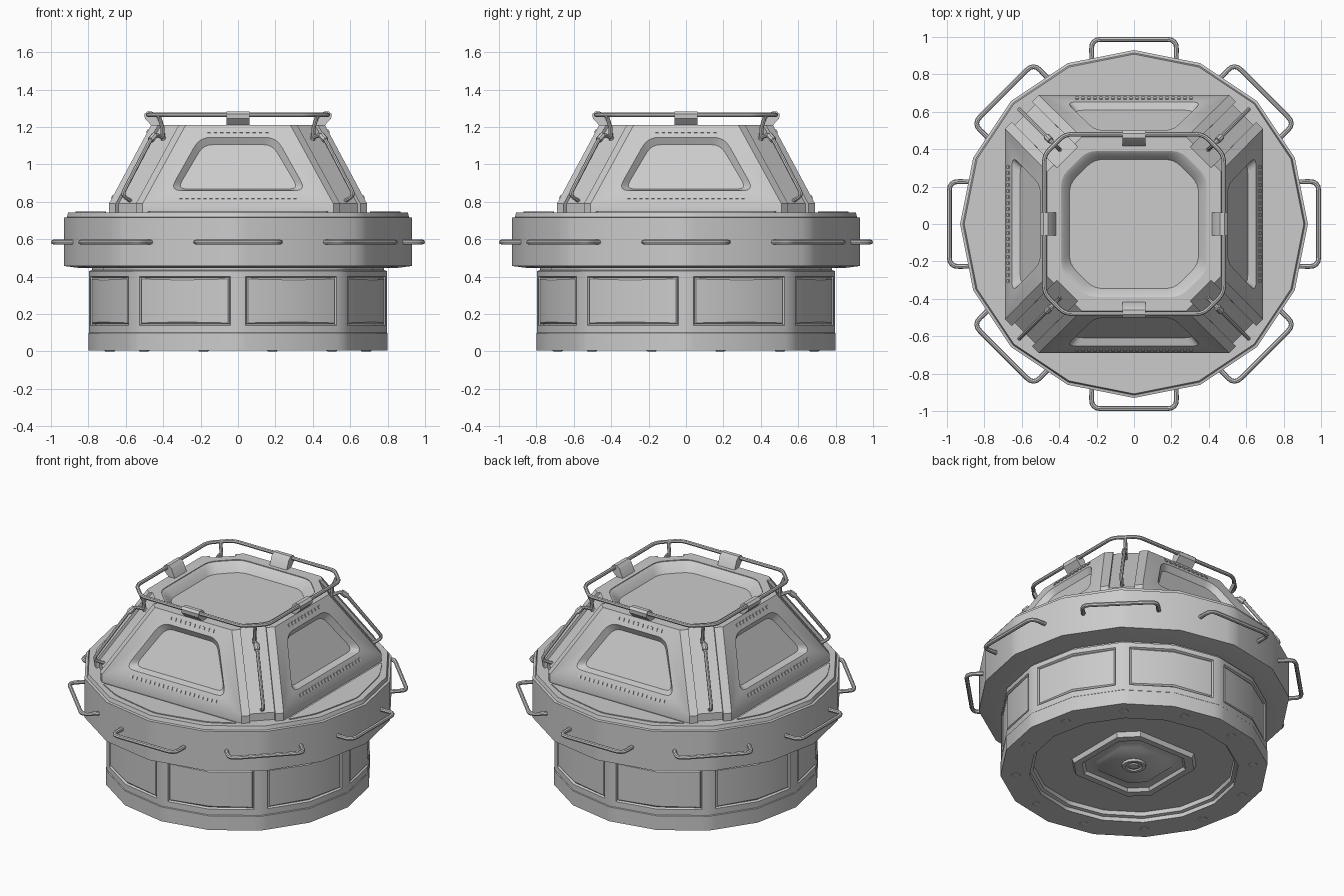
import bpy, bmesh
from math import pi, sin, cos, radians
from mathutils import Vector, Matrix

if "Cube" in bpy.data.objects:
    bpy.data.objects.remove(bpy.data.objects["Cube"])


def add_loft(bm, rings, caps=True):
    vs = [[bm.verts.new(p) for p in r] for r in rings]
    n = len(rings[0])
    faces = {}
    for i in range(len(vs) - 1):
        for j in range(n):
            k = (j + 1) % n
            faces[i, j] = bm.faces.new((vs[i][j], vs[i][k], vs[i + 1][k], vs[i + 1][j]))
    if caps:
        bm.faces.new(vs[0][::-1])
        bm.faces.new(vs[-1])
    return faces


def finish(name, bm, rot=0.0):
    bmesh.ops.recalc_face_normals(bm, faces=bm.faces[:])
    bm.transform(Matrix.Rotation(rot, 4, 'Z'))
    me = bpy.data.meshes.new(name)
    bm.to_mesh(me)
    bm.free()
    ob = bpy.data.objects.new(name, me)
    bpy.context.collection.objects.link(ob)
    return ob


def loft(name, rings, rot=0.0):
    bm = bmesh.new()
    add_loft(bm, rings)
    return finish(name, bm, rot)


def fillet(pts, r, n=4, closed=True):
    pts = [Vector(p) for p in pts]
    out = []
    for i, p in enumerate(pts):
        if not closed and i in (0, len(pts) - 1):
            out.append(p)
            continue
        a, b = pts[i - 1], pts[(i + 1) % len(pts)]
        s = p + (a - p).normalized() * r
        e = p + (b - p).normalized() * r
        for k in range(n + 1):
            t = k / n
            out.append(s * (1 - t) ** 2 + p * 2 * t * (1 - t) + e * t * t)
    return out


def tube(name, pts, r, rot=0.0, closed=False):
    cu = bpy.data.curves.new(name, 'CURVE')
    cu.dimensions = '3D'
    cu.bevel_depth, cu.bevel_resolution, cu.use_fill_caps = r, 2, True
    sp = cu.splines.new('POLY')
    sp.points.add(len(pts) - 1)
    R = Matrix.Rotation(rot, 3, 'Z')
    for q, p in zip(sp.points, pts):
        q.co = (*(R @ Vector(p)), 1)
    sp.use_cyclic_u = closed
    ob = bpy.data.objects.new(name, cu)
    bpy.context.collection.objects.link(ob)
    bpy.context.view_layer.objects.active = ob
    ob.select_set(True)
    bpy.ops.object.convert(target='MESH')
    bpy.context.object.select_set(False)


def cut(target, cutter):
    m = target.modifiers.new("cut", 'BOOLEAN')
    m.operation, m.solver, m.object = 'DIFFERENCE', 'EXACT', cutter
    bpy.context.view_layer.objects.active = target
    bpy.ops.object.modifier_apply(modifier=m.name)
    bpy.data.objects.remove(cutter)


def circle(r, z, n=16, x=0, y=0):
    return [(x + r * cos(2 * pi * i / n), y + r * sin(2 * pi * i / n), z) for i in range(n)]


def octagon(h, c, z):
    f = h - c
    return [(h, -f, z), (h, f, z), (f, h, z), (-f, h, z), (-h, f, z), (-h, -f, z), (-f, -h, z), (f, -h, z)]


# Round body: sixteen-sided lathe with eight inset wall panels
angles = [s * 45 + a for s in range(8) for a in (0, 3, 22.5, 42)]


def gon(r, z):
    out = []
    for a in angles:
        k = r * cos(pi / 16) / cos(radians(a % 22.5 - 11.25))
        out.append((k * cos(radians(a)), k * sin(radians(a)), z))
    return out


profile = [(.60, .06), (.605, .035), (.625, .03), (.625, .004), (.8, .004), (.8, .098), (.796, .102),
           (.796, .14), (.796, .4), (.796, .43), (.78, .435), (.78, .445), (.84, .445), (.93, .457),
           (.93, .715), (.915, .718), (.908, .742)]
bm = bmesh.new()
faces = add_loft(bm, [gon(r, z) for r, z in profile])
bmesh.ops.recalc_face_normals(bm, faces=bm.faces[:])
panels = [f for (i, j), f in faces.items() if i == 7 and j % 4 in (1, 2)]
bmesh.ops.inset_region(bm, faces=panels, thickness=.008, depth=-.012)
bmesh.ops.inset_region(bm, faces=panels, thickness=.010, depth=.008)
finish("round_body", bm)

# Underside: bolts, hatch frame and hub
bm = bmesh.new()
for i in range(12):
    a = radians(30 * i + 15)
    add_loft(bm, [circle(r, z, 10, .71 * cos(a), .71 * sin(a)) for r, z in ((.03, .01), (.028, .002), (.02, 0))])
finish("base_bolts", bm)
loft("hatch_frame", [octagon(.31, .1, .065), octagon(.30, .1, .03), octagon(.26, .09, .03),
                     octagon(.25, .09, .05), octagon(.2, .08, .05), octagon(.19, .08, .042)])
loft("hatch_hub", [circle(r, z) for r, z in ((.075, .05), (.07, .028), (.05, .028), (.045, .036), (.03, .036), (.028, .028))])

# Cupola: square frustum with grooved, chamfered corners
def section(h, f, z):
    out = []
    for k in range(4):
        R = Matrix.Rotation(k * pi / 2, 3, 'Z')
        a, b = Vector((h, f, z)), Vector((f, h, z))
        inn = Vector((-.016, -.016, 0))
        p, q = a.lerp(b, .2), a.lerp(b, .8)
        out += [R @ v for v in (a, p, p + inn, q + inn, q, b)]
    return out


cupola = loft("cupola", [section(.69, .51, .735), section(.69, .51, .79), section(.465, .28, 1.21)])

normal = Vector((0, -.881, .472))


def on_face(x, z, d):
    return Vector((x, -(.69 - .5357 * (z - .79)), z)) + normal * d


def window(wb, zb, wt, zt, r, d):
    return [on_face(p.x, p.y, d) for p in fillet([(-wb, zb), (wb, zb), (wt, zt), (-wt, zt)], r)]


# Side windows and top window are recessed into the cupola
for k in range(4):
    cut(cupola, loft("window_cutter", [window(.375, .853, .212, 1.15, .06, .02),
                                       window(.365, .86, .205, 1.145, .06, 0),
                                       window(.325, .885, .185, 1.122, .05, -.035)], k * pi / 2))
cut(cupola, loft("top_cutter", [fillet(octagon(h, c, z), .05) for h, c, z in
                                ((.39, .14, 1.25), (.39, .14, 1.205), (.375, .14, 1.195), (.345, .13, 1.15))]))

# Rows of small fasteners above and below every side window
for k in range(4):
    bm = bmesh.new()
    for z, half, n in ((1.178, .155, 10), (.825, .305, 20)):
        for i in range(n):
            x = -half + 2 * half * i / (n - 1)
            quad = [(x - .009, z - .009), (x + .009, z - .009), (x + .009, z + .009), (x - .009, z + .009)]
            add_loft(bm, [[on_face(u, v, d) for u, v in quad] for d in (-.004, .005)])
    finish(f"window_fasteners_{k}", bm, k * pi / 2)

# Deck plates beside the cupola, and clamps for the top rail
plate = fillet([(-.5, .705), (.5, .705), (.33, .80), (0, .872), (-.33, .80)], .04)
clamp = [(.415, 1.205), (.46, 1.205), (.498, 1.245), (.5, 1.27), (.485, 1.283), (.46, 1.283), (.44, 1.265)]
for k in range(4):
    loft(f"deck_plate_{k}", [[(p.x, p.y, z) for p in plate] for z in (.735, .748)], k * pi / 2)
    loft(f"rail_clamp_{k}", [[(x, y, z) for y, z in clamp] for x in (-.062, .062)], k * pi / 2)

# Top rail
tube("top_rail", fillet(octagon(.48, .11, 1.265), .04), .012, closed=True)

# Corner handrails with posts and collars
def diag(a, z):
    return (a, a, z)


for k in range(4):
    r = k * pi / 2
    tube(f"corner_handrail_{k}", fillet([diag(.385, 1.135), diag(.45, 1.165), diag(.622, .835), diag(.565, .80)],
                                        .035, closed=False), .011, r)
    tube(f"rail_post_{k}", [diag(.425, 1.265), diag(.405, 1.2), diag(.40, 1.13)], .011, r)
    tube(f"handrail_collar_{k}", [diag(.445, 1.157), diag(.467, 1.13)], .018, r)

# Grab handles around the ring
for k in range(8):
    tube(f"grab_handle_{k}", fillet([(-.225, .86, .585), (-.228, .987, .585), (.228, .987, .585), (.225, .86, .585)],
                                    .05, closed=False), .013, k * pi / 4)

# Smooth shading with sharp edges kept
for ob in bpy.data.objects:
    ob.select_set(ob.type == 'MESH')
bpy.context.view_layer.objects.active = cupola
bpy.ops.object.shade_smooth_by_angle(angle=radians(30))
